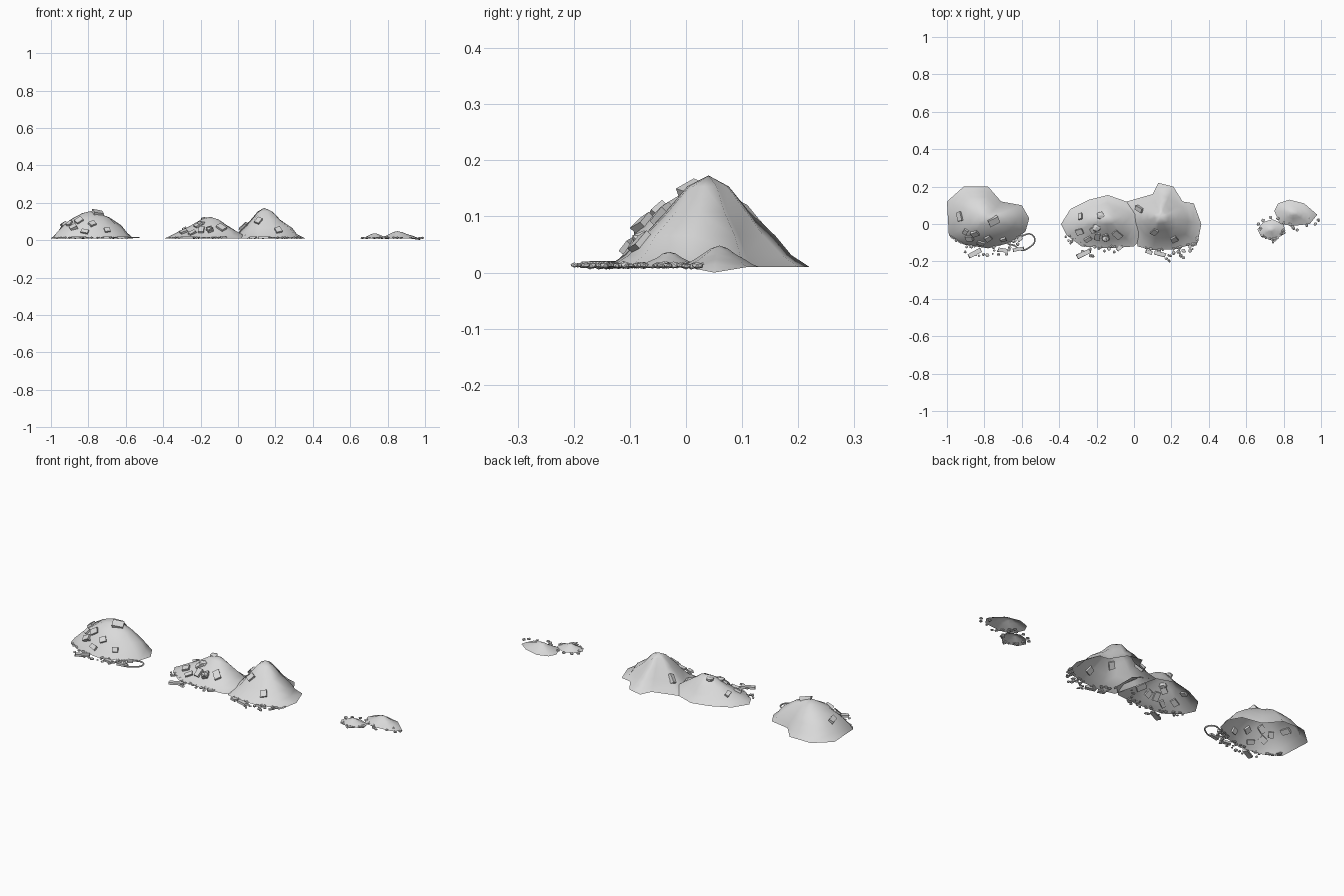
import bpy
import bmesh
import math
import random
from mathutils import Matrix, Vector
from mathutils.bvhtree import BVHTree

random.seed(7)
BASE = 0.01

default = bpy.data.objects.get("Cube")
if default:
    bpy.data.objects.remove(default, do_unlink=True)

grey = bpy.data.materials.new("rubble_grey")
grey.use_nodes = True
grey.diffuse_color = (0.7, 0.7, 0.7, 1)
grey.node_tree.nodes["Principled BSDF"].inputs["Base Color"].default_value = grey.diffuse_color


def finish(bm, name, smooth=False):
    """Turn a bmesh into a named object with the shared material."""
    bmesh.ops.recalc_face_normals(bm, faces=bm.faces)
    mesh = bpy.data.meshes.new(name)
    for face in bm.faces:
        face.smooth = smooth
    bm.to_mesh(mesh)
    bm.free()
    mesh.materials.append(grey)
    obj = bpy.data.objects.new(name, mesh)
    bpy.context.collection.objects.link(obj)
    return obj


def mound(name, outline, peak, profile, dip=None):
    """Open shell lofted from a ground outline up to a peak; returns its surface for placing stones."""
    bm = bmesh.new()
    px, py, pz = peak
    top = bm.verts.new(peak)
    rings = []
    for t, h in profile:
        ring = []
        for i, (x, y) in enumerate(outline):
            wobble = 1 if t == 1 else random.uniform(0.94, 1.06)
            z = BASE + (pz - BASE) * h
            if t == 1 and i == dip:
                z = 0
            ring.append(bm.verts.new((px + (x - px) * t * wobble, py + (y - py) * t * wobble, z)))
        rings.append(ring)
    n = len(outline)
    for i in range(n):
        j = (i + 1) % n
        bm.faces.new((top, rings[0][i], rings[0][j]))
        for inner, outer in zip(rings, rings[1:]):
            bm.faces.new((inner[i], outer[i], outer[j], inner[j]))
    bmesh.ops.triangulate(bm, faces=bm.faces)
    bm.normal_update()
    surface = BVHTree.FromBMesh(bm)
    finish(bm, name, smooth=True)
    return surface


def add_block(bm, matrix, size):
    """Slightly irregular box."""
    verts = bmesh.ops.create_cube(bm, size=1)["verts"]
    for v in verts:
        v.co = matrix @ Vector([c * s * random.uniform(0.88, 1.08) for c, s in zip(v.co, size)])


def add_pebble(bm, x, y, z, r):
    """Small faceted stone, flattened on the ground."""
    verts = bmesh.ops.create_icosphere(bm, subdivisions=1, radius=r)["verts"]
    for v in verts:
        v.co = Vector((x, y, z)) + Vector((v.co.x, v.co.y, v.co.z * 0.6)) * random.uniform(0.8, 1.1)


def embedded_blocks(name, surface, blocks):
    """Blocks half sunk in a mound, lying along its slope: x, y, width, length, turn."""
    bm = bmesh.new()
    for x, y, w, l, turn in blocks:
        hit, normal, _, _ = surface.ray_cast(Vector((x, y, 1)), Vector((0, 0, -1)))
        if hit is None:
            hit, normal = Vector((x, y, BASE)), Vector((0, 0, 1))
        if normal.z < 0:
            normal = -normal
        tilt = Vector((0, 0, 1)).rotation_difference(normal).to_matrix().to_4x4()
        matrix = Matrix.Translation(hit) @ tilt @ Matrix.Rotation(math.radians(turn), 4, "Z")
        add_block(bm, matrix, (w, l, 0.022))
    finish(bm, name)


def scatter(name, x0, x1, front, depth, count):
    """Pebbles strewn along the curved front foot of a mound."""
    bm = bmesh.new()
    for _ in range(count):
        u = random.uniform(-1, 1)
        x = (x0 + x1) / 2 + u * (x1 - x0) / 2
        y = front + 0.07 * u * u - depth * random.random() ** 1.6 * (1 - 0.4 * u * u)
        add_pebble(bm, x, y, 0.013, random.uniform(0.006, 0.012))
    finish(bm, name)


# Profiles: distance from peak, share of height
ROUND = [(0.2, 0.93), (0.45, 0.76), (0.7, 0.47), (0.88, 0.2), (1, 0)]
STEEP = [(0.2, 0.88), (0.42, 0.6), (0.65, 0.34), (0.85, 0.13), (1, 0)]

# Mounds
left = mound("broad_mound", [(-1, .12), (-.91, .2), (-.78, .2), (-.71, .12), (-.6, .1), (-.56, .03),
                             (-.58, -.04), (-.66, -.1), (-.78, -.13), (-.91, -.11), (-.99, -.06)],
             (-.79, .03, .155), ROUND)
middle = mound("middle_mound", [(-.39, 0), (-.34, .08), (-.24, .13), (-.14, .155), (-.04, .12), (.06, .06),
                                (.06, -.06), (0, -.12), (-.13, -.13), (-.28, -.12), (-.36, -.06)],
               (-.15, .03, .125), STEEP)
tall = mound("tall_mound", [(-.04, .12), (.1, .16), (.13, .22), (.21, .2), (.26, .12), (.32, .11), (.36, 0),
                            (.34, -.1), (.22, -.135), (.1, -.14), (.02, -.12), (-.01, 0)],
             (.14, .04, .173), STEEP)
mound("low_mound", [(.75, .07), (.77, .11), (.83, .13), (.91, .11), (.98, .05), (.94, 0), (.85, -.01), (.78, 0)],
      (.85, .06, .048), STEEP, dip=4)
mound("smallest_mound", [(.66, -.03), (.69, .01), (.74, .025), (.8, 0), (.81, -.05), (.75, -.085), (.68, -.07)],
      (.73, -.03, .037), STEEP)

# Blocks stuck in the slopes
embedded_blocks("broad_mound_blocks", left, [
    (-.93, .04, .028, .05, 15), (-.75, .015, .06, .04, 25), (-.78, -.075, .035, .03, 40),
    (-.85, -.05, .04, .03, 30), (-.9, -.04, .03, .025, 60), (-.88, -.075, .04, .03, 10),
    (-.7, -.08, .03, .025, 20), (-.82, -.1, .04, .025, -20)])
embedded_blocks("middle_mound_blocks", middle, [
    (-.285, .04, .022, .035, 10), (-.215, -.03, .035, .03, 30), (-.09, -.055, .035, .05, 45),
    (-.195, -.065, .03, .045, -10), (-.29, -.04, .04, .03, 20), (-.245, -.08, .04, .022, 35),
    (-.15, -.07, .03, .04, 15)])
embedded_blocks("tall_mound_blocks", tall, [
    (.03, .08, .05, .025, -20), (.11, -.04, .03, .04, -35), (.215, -.08, .035, .035, 30)])

# Boulders near the middle summit
boulders = bmesh.new()
for x, y, z in ((-.18, .045, .112), (-.2, -.02, .09), (-.15, -.075, .06)):
    add_pebble(boulders, x, y, z, 0.024)
finish(boulders, "boulders")

# Planks and loose slabs on the ground
slabs = bmesh.new()
for x, y, w, l, turn in ((-.27, -.16, .08, .025, 25), (-.85, -.155, .075, .025, 28), (.14, -.16, .06, .022, -15),
                         (-.62, -.135, .06, .018, 10), (-.08, -.13, .03, .02, 40), (.08, -.15, .035, .02, -20),
                         (-.61, -.08, .03, .02, 35), (-.7, -.14, .05, .02, -10)):
    add_block(slabs, Matrix.Translation((x, y, 0.014)) @ Matrix.Rotation(math.radians(turn), 4, "Z"), (w, l, 0.012))
finish(slabs, "ground_slabs")

# Pebbles along the front feet
scatter("broad_mound_pebbles", -.98, -.58, -.11, .08, 48)
scatter("middle_mound_pebbles", -.37, -.02, -.11, .07, 36)
scatter("tall_mound_pebbles", .03, .35, -.13, .075, 46)
scatter("smallest_mound_pebbles", .67, .81, -.08, .02, 20)
scatter("low_mound_pebbles", .78, .96, -.01, .03, 12)
edge = bmesh.new()
for x, y in ((.986, .02), (.97, .0), (.665, .0), (.69, .02), (.73, .035), (.77, .03)):
    add_pebble(edge, x, y, 0.012, 0.011)
finish(edge, "edge_pebbles")

# Loose cable loop lying beside the broad mound
curve = bpy.data.curves.new("cable_loop", "CURVE")
curve.dimensions = "3D"
curve.bevel_depth = 0.004
curve.bevel_resolution = 1
curve.resolution_u = 4
spline = curve.splines.new("BEZIER")
path = [(-.67, -.1), (-.6, -.065), (-.55, -.055), (-.53, -.09), (-.56, -.125), (-.6, -.14), (-.64, -.115)]
spline.bezier_points.add(len(path) - 1)
for point, (x, y) in zip(spline.bezier_points, path):
    point.co = (x, y, 0.014)
    point.handle_left_type = point.handle_right_type = "AUTO"
spline.use_cyclic_u = True
curve.materials.append(grey)
bpy.context.collection.objects.link(bpy.data.objects.new("cable_loop", curve))
